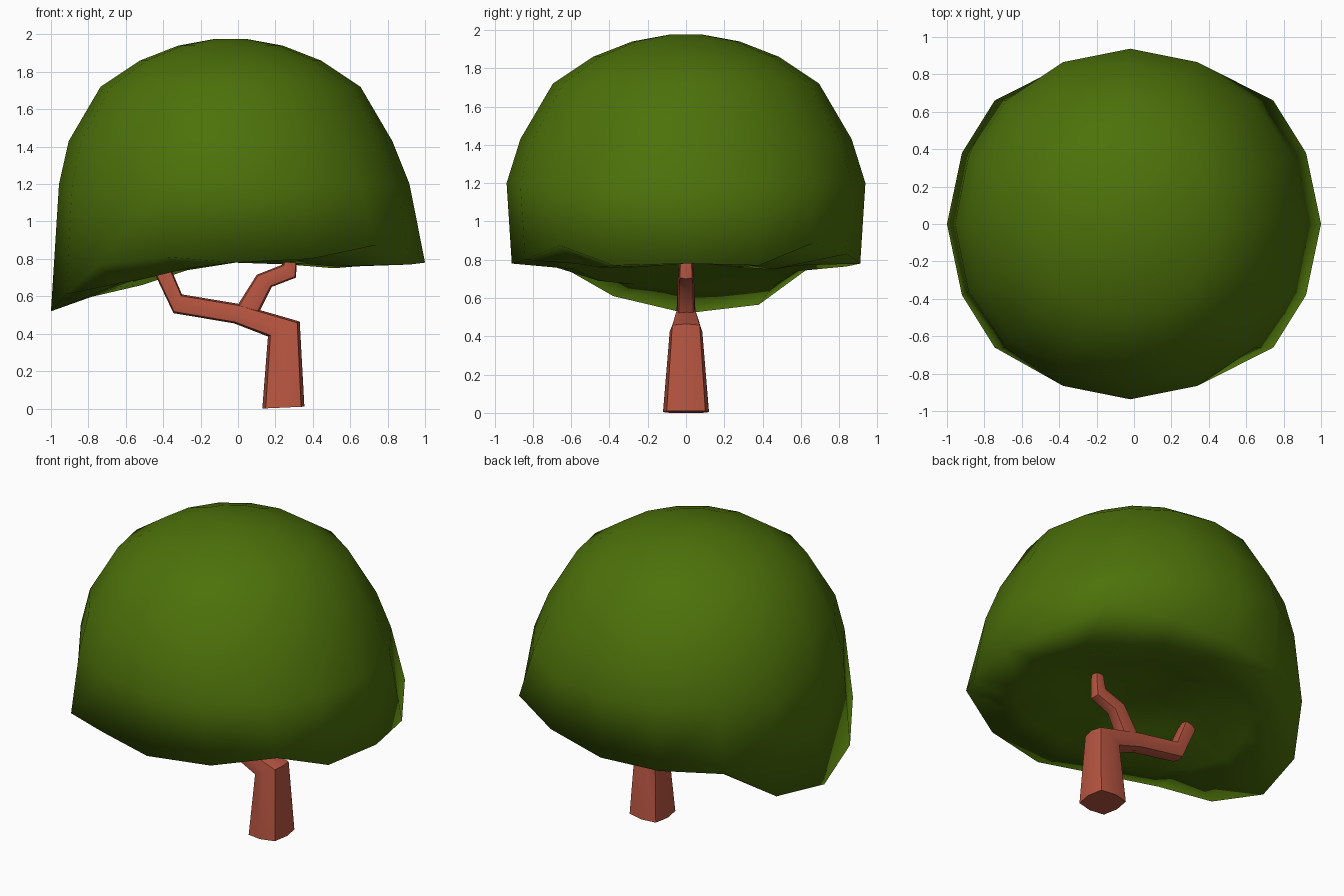
import bpy, bmesh, math

if "Cube" in bpy.data.objects:
    bpy.data.objects.remove(bpy.data.objects["Cube"])


def material(name, rgb):
    m = bpy.data.materials.new(name)
    m.diffuse_color = (*rgb, 1)
    m.use_nodes = True
    m.node_tree.nodes["Principled BSDF"].inputs["Base Color"].default_value = m.diffuse_color
    return m


def loft(name, rings, mat):
    """Skin a list of equally long rings, closing both ends."""
    bm = bmesh.new()
    loops = [[bm.verts.new(p) for p in ring] for ring in rings]
    for a, b in zip(loops, loops[1:]):
        for i in range(len(a)):
            j = (i + 1) % len(a)
            bm.faces.new((a[i], a[j], b[j], b[i]))
    bm.faces.new(loops[0][::-1])
    bm.faces.new(loops[-1])
    bmesh.ops.recalc_face_normals(bm, faces=bm.faces)
    me = bpy.data.meshes.new(name)
    bm.to_mesh(me)
    bm.free()
    me.materials.append(mat)
    ob = bpy.data.objects.new(name, me)
    bpy.context.collection.objects.link(ob)
    return ob


def smooth(ob, angle):
    bpy.ops.object.select_all(action='DESELECT')
    ob.select_set(True)
    bpy.context.view_layer.objects.active = ob
    bpy.ops.object.shade_smooth_by_angle(angle=math.radians(angle))


def squarish(v, p=0.5):
    return math.copysign(abs(v) ** p, v) if abs(v) > 1e-6 else 0.0


def limb_ring(x1, z1, x2, z2, ry, sides=8):
    """Rounded-square ring seen edge-on from the front, (x1,z1) to (x2,z2)."""
    ring = []
    for i in range(sides):
        a = 2 * math.pi * i / sides
        t = (1 - squarish(math.cos(a))) / 2
        ring.append((x1 + (x2 - x1) * t, ry * squarish(math.sin(a)), z1 + (z2 - z1) * t))
    return ring


bark = material("red_brown_bark", (0.48, 0.092, 0.053))
leaf = material("leaf_green", (0.073, 0.165, 0.003))

# Trunk bending into the long left branch
trunk = loft("trunk", [limb_ring(*r) for r in (
    (0.13, 0.0, 0.355, 0.01, 0.12),
    (0.16, 0.385, 0.33, 0.465, 0.085),
    (-0.02, 0.455, 0.0, 0.56, 0.052),
    (-0.345, 0.51, -0.30, 0.61, 0.048),
    (-0.445, 0.72, -0.355, 0.74, 0.04),
    (-0.465, 0.78, -0.385, 0.80, 0.035))], bark)
smooth(trunk, 50)

# Short right branch
branch = loft("right_branch", [limb_ring(*r) for r in (
    (-0.01, 0.54, 0.11, 0.51, 0.045),
    (0.10, 0.715, 0.18, 0.65, 0.043),
    (0.24, 0.77, 0.31, 0.70, 0.038),
    (0.245, 0.80, 0.315, 0.80, 0.034),
    (0.26, 0.93, 0.31, 0.93, 0.025))], bark)
smooth(branch, 60)

# Canopy rim: quarter outline mirrored around, dipping on the left
quarter = [(1, 0), (0.92, 0.38), (0.745, 0.66), (0.39, 0.84), (-0.02, 0.91)]
half = quarter + [(-x, y) for x, y in quarter[3::-1]]
plan = half + [(x, -y) for x, y in half[7:0:-1]]
back_z = [0.78, 0.77, 0.885, 0.83, 0.78, 0.765, 0.77, 0.565, 0.52]
front_z = [0.61, 0.77, 0.81, 0.78, 0.80, 0.875, 0.77]
rim = [(x, y, z) for (x, y), z in zip(plan, back_z + front_z)]


def dome_ring(z, r, cx):
    return [(cx + r * math.cos(i * math.pi / 8), r * math.sin(i * math.pi / 8), z)
            for i in range(16)]


def under_ring(scale, zs):
    """Ring of the hollow underside: shrunken rim with its own heights."""
    return [(x * scale, y * scale, z) for (x, y), z in zip(plan, zs)]


# Underside sags a little just inside the rim, then hollows upward
sag_back = [0.79, 0.76, 0.75, 0.77, 0.78, 0.74, 0.66, 0.65, 0.645]
sag = sag_back + [0.67, 0.69, 0.75, 0.79, 0.78, 0.76, 0.76]
rings = [under_ring(0.12, [0.86] * 16),
         under_ring(0.4, [0.84 + (z - 0.76) * 0.6 for z in sag]),
         under_ring(0.69, sag), rim]
rings += [dome_ring(*r) for r in (
    (1.2, 0.937, -0.02), (1.43, 0.865, -0.04), (1.72, 0.695, -0.04),
    (1.86, 0.485, -0.04), (1.94, 0.28, -0.04), (1.975, 0.09, -0.04))]
canopy = loft("canopy", rings, leaf)
smooth(canopy, 180)
